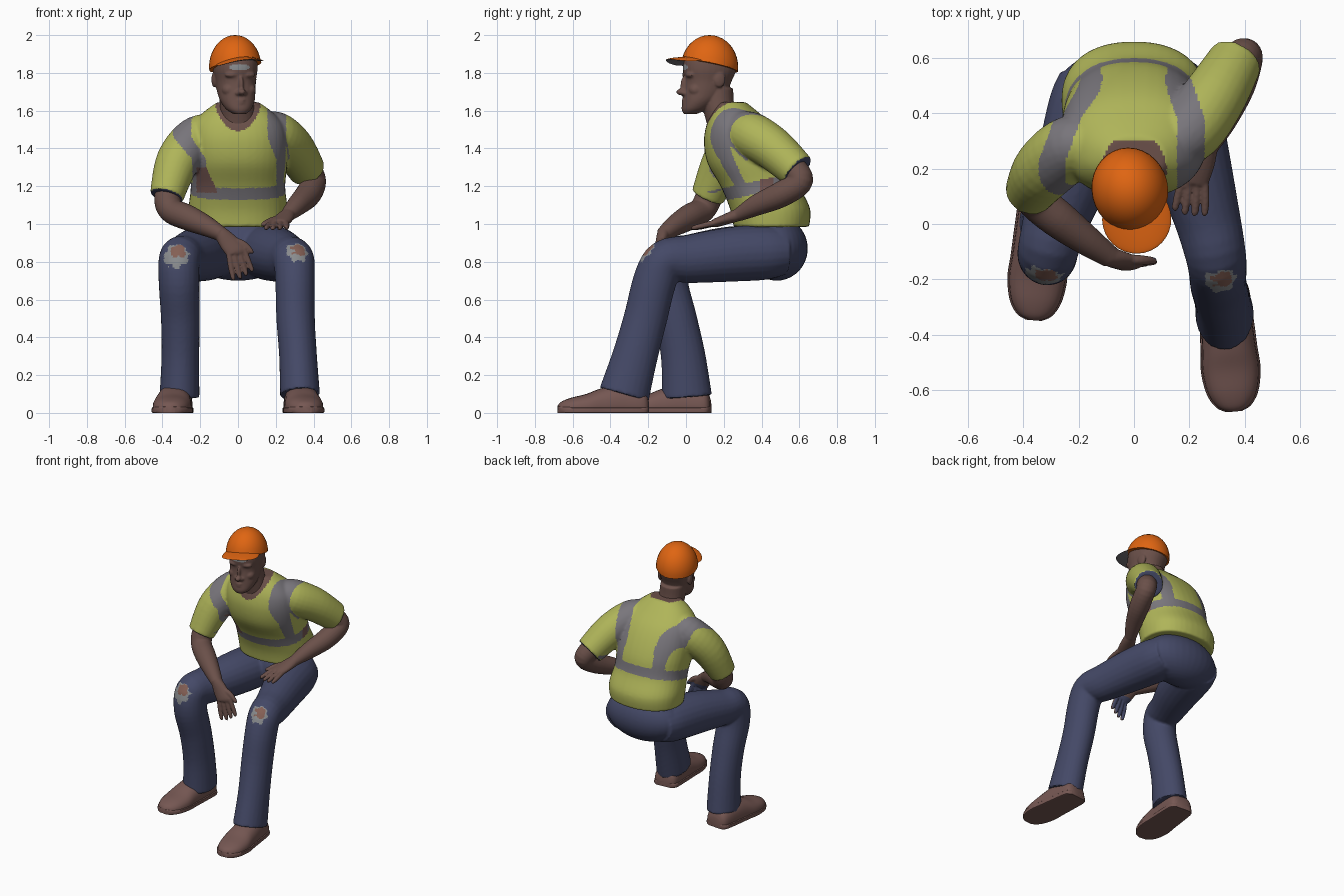
import bpy, bmesh, math
from mathutils import Vector, Matrix

if "Cube" in bpy.data.objects:
    bpy.data.objects.remove(bpy.data.objects["Cube"])


def material(name, r, g, b):
    m = bpy.data.materials.new(name)
    m.diffuse_color = (r, g, b, 1)
    m.use_nodes = True
    m.node_tree.nodes["Principled BSDF"].inputs["Base Color"].default_value = m.diffuse_color
    return m


ORANGE = material("cap orange", .74, .13, .006)
LIME = material("shirt lime", .43, .46, .10)
STRIPE = material("stripe grey", .19, .18, .20)
SKIN = material("skin brown", .145, .08, .067)
DENIM = material("denim blue", .058, .066, .135)
SHOE = material("shoe brown", .18, .096, .086)
FRAY = material("frayed grey", .25, .26, .27)
KNEE = material("bare knee", .23, .115, .09)


def clip(t):
    return min(1, max(0, t))


def loft(bm, secs, ref=(1, 0, 0), axis=None, seg=24, sub=5, p=1.0):
    """Closed tube through sections (x, y, z, half width, half depth)."""
    s = [Vector(q) for q in secs]
    pts = []
    for i in range(len(s) - 1):
        a, b, c, d = s[max(i - 1, 0)], s[i], s[i + 1], s[min(i + 2, len(s) - 1)]
        for k in range(sub):
            t = k / sub
            pts.append(.5 * (2 * b + (c - a) * t + (2 * a - 5 * b + 4 * c - d) * t * t
                             + (3 * b - a - 3 * c + d) * t ** 3))
    pts.append(s[-1])
    rings = []
    for i, q in enumerate(pts):
        t = Vector(axis) if axis else (pts[min(i + 1, len(pts) - 1)] - pts[max(i - 1, 0)])
        t = Vector(t[:3]).normalized()
        u = Vector(ref)
        u = (u - t * u.dot(t)).normalized()
        v = t.cross(u)
        ring = []
        for k in range(seg):
            an = 2 * math.pi * k / seg
            c, d = math.cos(an), math.sin(an)
            c = math.copysign(abs(c) ** p, c)
            d = math.copysign(abs(d) ** p, d)
            ring.append(bm.verts.new(Vector(q[:3]) + u * c * q[3] + v * d * q[4]))
        rings.append(ring)
    for r0, r1 in zip(rings, rings[1:]):
        for k in range(seg):
            bm.faces.new((r0[k], r0[(k + 1) % seg], r1[(k + 1) % seg], r1[k]))
    bm.faces.new(rings[0][::-1])
    bm.faces.new(rings[-1])


def ball(bm, c, r):
    m = Matrix.Translation(c) @ Matrix.Diagonal((*r, 1))
    return bmesh.ops.create_uvsphere(bm, u_segments=32, v_segments=20, radius=1, matrix=m)["verts"]


def finish(name, bm, mats, voxel=0, smooth=2, rule=None):
    """Make an object, optionally fuse its volumes, then colour faces by rule."""
    bmesh.ops.recalc_face_normals(bm, faces=bm.faces)
    me = bpy.data.meshes.new(name)
    bm.to_mesh(me)
    bm.free()
    ob = bpy.data.objects.new(name, me)
    bpy.context.collection.objects.link(ob)
    if voxel:
        r = ob.modifiers.new("fuse", 'REMESH')
        r.mode = 'VOXEL'
        r.voxel_size = voxel
        sm = ob.modifiers.new("soften", 'SMOOTH')
        sm.factor, sm.iterations = .5, smooth
        bpy.context.view_layer.update()
        me = bpy.data.meshes.new_from_object(ob.evaluated_get(bpy.context.evaluated_depsgraph_get()))
        ob.modifiers.clear()
        ob.data = me
    me.materials.clear()
    for m in mats:
        me.materials.append(m)
    for f in me.polygons:
        f.use_smooth = True
        f.material_index = rule(f.center, f.normal) if rule else 0
    me.set_sharp_from_angle(angle=math.radians(40))
    return ob


# Shirt: torso and sleeves
bm = bmesh.new()
loft(bm, [(0, .452, .985, .255, .2), (0, .445, 1.08, .262, .212), (0, .393, 1.2, .25, .21),
          (0, .345, 1.32, .262, .23), (0, .31, 1.43, .265, .215), (0, .285, 1.52, .245, .178),
          (0, .26, 1.59, .185, .125), (0, .242, 1.645, .11, .075)], axis=(0, 0, 1), seg=40, p=.88)
loft(bm, [(.12, .28, 1.51, .09, .09), (.2, .34, 1.475, .12, .12), (.29, .46, 1.40, .115, .115),
          (.368, .592, 1.28, .098, .098)])
loft(bm, [(-.12, .28, 1.50, .09, .09), (-.22, .28, 1.45, .115, .12), (-.32, .2, 1.33, .115, .115),
          (-.378, .115, 1.145, .09, .09)], ref=(0, 1, 0))
CUFFS = [(Vector((.368, .592, 1.28)), Vector((.4, .68, -.61))),
         (Vector((-.378, .115, 1.145)), Vector((-.28, -.4, -.87)))]


def shirt_rule(c, n):
    x, y, z = c
    if any((c - p).length < .1 and n.dot(d) > .75 for p, d in CUFFS):  # sleeve openings
        return 4
    if z > 1.492 + 5.5 * x * x + .6 * (y - .1) and y < .3:  # open neck
        return 2
    band = 1.15 + .22 * (y - .17)
    if y < .35 and -.22 < x < -.1 - .45 * (z - 1.15) and 1.165 < z < 1.3 and n.y < -.2:  # stain
        return 3
    if abs(x) < .275 and abs(z - band) < .034:
        return 3 if x > .2 and .39 < y < .46 else 1
    mid, wide = .205 - .05 * clip((y - .38) / .15), .036
    high = clip((z - 1.34) / .12)
    if x < 0:
        mid += .36 * min(.25, max(0, .48 - y)) * high
        wide += .012 * high
    else:
        mid += .035 * (1 - high) * (y < .33)
        wide += .014 * high
    return int(z > band and abs(abs(x) - mid) < wide and abs(n.x) < .93)


finish("shirt", bm, [LIME, STRIPE, SKIN, SHOE, DENIM], .009, 5, shirt_rule)

# Jeans: pelvis and two bent legs, with torn knees
bm = bmesh.new()
ball(bm, (0, .48, .87), (.28, .165, .17))
loft(bm, [(.13, .52, .855, .14, .125), (.155, .42, .85, .155, .145), (.2, .25, .84, .145, .145),
          (.265, .02, .815, .12, .128), (.295, -.11, .805, .11, .112), (.302, -.165, .7, .105, .115),
          (.305, -.215, .5, .102, .115), (.318, -.27, .3, .1, .12), (.328, -.328, .095, .106, .135)])
loft(bm, [(-.13, .52, .855, .14, .125), (-.155, .42, .85, .155, .145), (-.21, .22, .84, .145, .145),
          (-.28, .02, .82, .12, .125), (-.31, -.09, .81, .11, .112), (-.312, -.105, .69, .108, .115),
          (-.305, -.055, .5, .103, .112), (-.305, -.015, .3, .1, .118), (-.31, .005, .085, .106, .133)])


def jeans_rule(c, n):
    left = c.x > 0
    d = (c - Vector((.312, -.2, .848) if left else (-.325, -.19, .832))).length
    e = (c - Vector((.32, -.19, .855) if left else (-.315, -.18, .85))).length
    wob = .006 * math.sin(c.x * 120 + c.z * 40) + .005 * math.sin(c.z * 170)
    return 2 if e + wob < .04 else 1 if d + wob < (.06 if left else .068) else 0


finish("jeans", bm, [DENIM, FRAY, KNEE], .009, 4, jeans_rule)

# Shoes with soles
PROFILE = [(0, .05, .07), (.03, .082, .12), (.15, .092, .15), (.25, .097, .13), (.33, .102, .1),
           (.41, .088, .08), (.46, .058, .06), (.48, .022, .04)]
for side, (x, y), turn in (("left", (.322, -.2), .085), ("right", (-.322, .13), -.085)):
    bm = bmesh.new()
    loft(bm, [(0, -t, h * .3, w, h * .7) for t, w, h in PROFILE], axis=(0, -1, 0), p=.85)
    loft(bm, [(0, -t, .014, w + .006, .02) for t, w, h in PROFILE], axis=(0, -1, 0), p=.4)
    for v in bm.verts:
        v.co.z = max(v.co.z, 0)
    bm.transform(Matrix.Translation((x, y, 0)) @ Matrix.Rotation(turn, 4, 'Z'))
    finish(side + "_shoe", bm, [SHOE])


# Arms with hands
def hand(bm, wrist, knuckle, tip, side, thumb):
    w, k, t, s = Vector(wrist), Vector(knuckle), Vector(tip), Vector(side).normalized()
    loft(bm, [(*w.lerp(k, -.25), .03, .028), (*w, .04, .034), (*w.lerp(k, .5), .052, .029),
              (*k, .054, .023), (*k.lerp(t, .1), .046, .015)], ref=s, seg=16)
    for i in range(4):
        o = (i - 1.5) * .027
        end = t + s * o * 1.45 + (k - t) * (.06 * abs(i - 1.3))
        loft(bm, [(*(k + s * o), .016, .016), (*((k + s * o).lerp(end, .5) + (w - k) * .02), .015, .015),
                  (*end.lerp(k, .06), .012, .012), (*end, .005, .005)], ref=s, seg=12)
    loft(bm, [(*w.lerp(k, .25), .02, .02), (*(w.lerp(k, .75) + s * thumb * .055), .018, .018),
              (*(k.lerp(t, .2) + s * thumb * .078), .013, .013),
              (*(k.lerp(t, .3) + s * thumb * .08), .006, .006)], ref=(.3, .5, .8), seg=12)


bm = bmesh.new()
loft(bm, [(.3, .48, 1.38, .07, .07), (.375, .58, 1.28, .07, .07), (.4, .6, 1.22, .066, .068),
          (.37, .5, 1.155, .068, .068), (.315, .375, 1.1, .056, .056), (.265, .28, 1.05, .04, .036)])
hand(bm, (.265, .28, 1.05), (.215, .155, 1.005), (.2, .03, .975), (1, -.2, 0), -1)
finish("left_arm", bm, [SKIN], .006)

bm = bmesh.new()
loft(bm, [(-.33, .19, 1.3, .07, .07), (-.37, .125, 1.15, .072, .072), (-.355, .085, 1.075, .07, .068),
          (-.27, .015, 1.035, .068, .068), (-.17, -.06, .99, .055, .055), (-.085, -.12, .945, .04, .038)],
     ref=(0, 1, 0))
hand(bm, (-.085, -.12, .945), (-.01, -.145, .855), (.03, -.145, .715), (.85, .15, .35), 1)
finish("right_arm", bm, [SKIN, DENIM], .006, 2, lambda c, n: int(n.y > .45 and c.z < .87))

# Head, turned slightly to its left, and neck
TURN = Matrix.Translation((-.015, .125, 0)) @ Matrix.Rotation(math.radians(13), 4, 'Z')
bm = bmesh.new()
loft(bm, [(0, -.105, 1.583, .034, .035), (0, -.083, 1.607, .066, .067), (0, -.055, 1.65, .09, .09),
          (0, -.025, 1.70, .1, .115), (0, -.008, 1.757, .106, .125), (0, 0, 1.82, .116, .142),
          (0, 0, 1.88, .11, .13), (0, 0, 1.94, .08, .09)], axis=(0, 0, 1), seg=32, p=.93)
ball(bm, (0, -.15, 1.699), (.022, .031, .018))
ball(bm, (0, -.132, 1.735), (.014, .027, .05))
ball(bm, (0, -.115, 1.605), (.03, .034, .02))
for z in (1.64, 1.655):
    ball(bm, (0, -.122, z), (.034, .03, .009))
for s in (-1, 1):
    ball(bm, (s * .018, -.138, 1.693), (.015, .018, .013))
    ball(bm, (s * .04, -.113, 1.79), (.042, .026, .018))
    ball(bm, (s * .055, -.085, 1.71), (.036, .04, .034))
    ball(bm, (s * .107, .03, 1.765), (.013, .032, .042))
bm.transform(TURN)
loft(bm, [(0, .23, 1.46, .12, .10), (0, .195, 1.55, .095, .09), (-.006, .17, 1.63, .09, .086),
          (-.015, .16, 1.72, .09, .09)], axis=(0, 0, 1))
finish("head", bm, [SKIN, FRAY], .006, 4,
       lambda c, n: int(((c.x - .008) / .055) ** 2 + ((c.z - 1.83) / .017) ** 2 < 1 and c.y < .03))

# Cap: dome cut on a tilted plane, and a curved brim with a grey underside
bm = bmesh.new()
for v in ball(bm, (0, 0, 1.83), (.138, .152, .17)):
    v.co.z = max(v.co.z, 1.835 - .22 * v.co.y + .1 * v.co.x)
bm.transform(TURN)
finish("cap_dome", bm, [ORANGE])
bm = bmesh.new()
for v in ball(bm, (0, -.11, 1.876), (.125, .125, .01)):
    v.co.z += .1 * v.co.x - 1.6 * v.co.x ** 2 + .04 * (v.co.y + .11)
bm.transform(TURN)
finish("cap_brim", bm, [ORANGE, STRIPE], rule=lambda c, n: int(n.z < .3))
